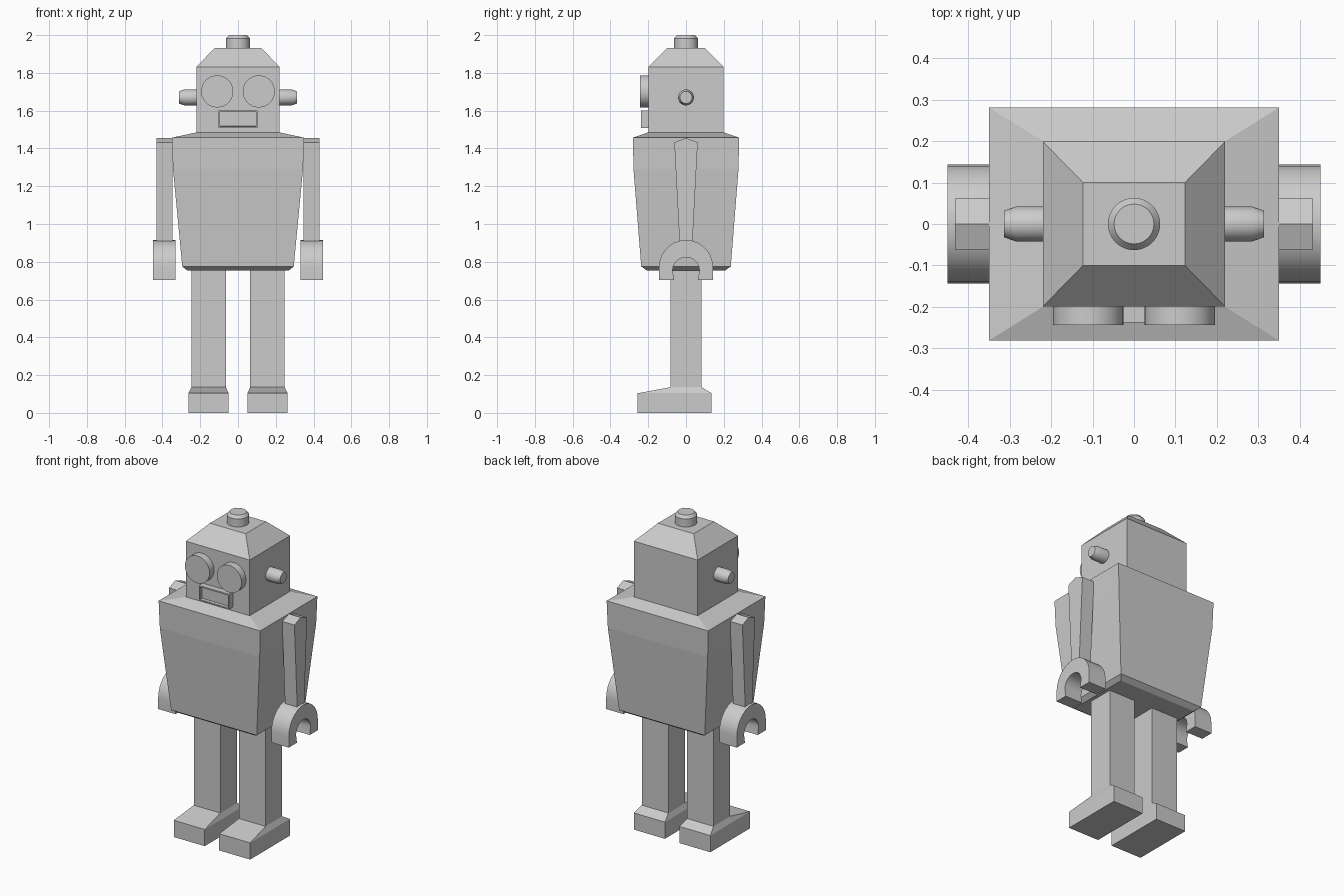
import bpy, bmesh, math

if "Cube" in bpy.data.objects:
    bpy.data.objects.remove(bpy.data.objects["Cube"])


def loft(name, rings, mirror=False, smooth=False, edit=None):
    """Skin a stack of matching rings, cap both ends, optionally mirror over x."""
    bm = bmesh.new()
    loops = [[bm.verts.new(p) for p in ring] for ring in rings]
    n = len(loops[0])
    for a, b in zip(loops, loops[1:]):
        for i in range(n):
            j = (i + 1) % n
            bm.faces.new((a[i], a[j], b[j], b[i]))
    bm.faces.new(loops[0])
    bm.faces.new(loops[-1])
    bmesh.ops.recalc_face_normals(bm, faces=bm.faces)
    if edit:
        edit(bm)
    mesh = bpy.data.meshes.new(name)
    bm.to_mesh(mesh)
    bm.free()
    ob = bpy.data.objects.new(name, mesh)
    bpy.context.collection.objects.link(ob)
    if smooth:
        bpy.ops.object.select_all(action='DESELECT')
        ob.select_set(True)
        bpy.context.view_layer.objects.active = ob
        bpy.ops.object.shade_smooth_by_angle(angle=math.radians(25))
    if mirror:
        ob.modifiers.new("mirror", 'MIRROR').use_mirror_merge = False
    return ob


def rect(x0, x1, y0, y1, z):
    return [(x0, y0, z), (x1, y0, z), (x1, y1, z), (x0, y1, z)]


def crect(hx, hy, z):
    return rect(-hx, hx, -hy, hy, z)


def circle(axis, center, r, n=32):
    ring = []
    for i in range(n):
        t = 2 * math.pi * i / n
        p = [r * math.cos(t), r * math.sin(t)]
        p.insert(axis, 0)
        ring.append([c + d for c, d in zip(center, p)])
    return ring


def slab(name, profile, x0, x1, smooth=False):
    """Extrude a (y, z) profile along x and mirror it."""
    loft(name, [[(x, y, z) for y, z in profile] for x in (x0, x1)], True, smooth)


# torso: sloped shoulders, tapered body, chamfered bottom
loft("torso", [crect(0.268, 0.205, 0.753), crect(0.295, 0.237, 0.775),
               crect(0.344, 0.278, 1.29), crect(0.35, 0.281, 1.457),
               crect(0.22, 0.2, 1.485)])

# head with hipped crown, and knob on top
loft("head", [crect(0.22, 0.199, 1.48), crect(0.22, 0.199, 1.832),
              crect(0.123, 0.1, 1.932)])
loft("top_knob", [circle(2, (0, 0, z), r) for z, r in
                  ((1.925, 0.063), (1.982, 0.063), (2.0, 0.048))], smooth=True)

# ears and eyes
loft("ears", [circle(0, (x, 0, 1.67), r) for x, r in
              ((0.215, 0.042), (0.285, 0.042), (0.313, 0.032))], True, True)
loft("eyes", [circle(1, (0.11, y, 1.702), 0.085) for y in (-0.19, -0.244)], True, True)


# mouth: small block with a recessed front
def recess(bm):
    face = min(bm.faces, key=lambda f: f.calc_center_median().y)
    bmesh.ops.inset_region(bm, faces=[face], thickness=0.012)
    bmesh.ops.inset_region(bm, faces=[face], thickness=0.002, depth=-0.018)


loft("mouth", [rect(-0.104, 0.104, -0.237, -0.19, z) for z in (1.508, 1.602)], edit=recess)

# arms: pointed at the shoulder, narrowing to the wrist
slab("arms", [(-0.033, 0.88), (0.033, 0.88), (0.062, 1.432), (0, 1.455), (-0.062, 1.432)],
     0.348, 0.432)

# clamp hands: open arch
steps = [math.pi * i / 14 for i in range(15)]
outer = [(0.143 * math.cos(t), 0.772 + 0.143 * math.sin(t)) for t in steps]
inner = [(-0.071 * math.cos(t), 0.753 + 0.071 * math.sin(t)) for t in steps]
slab("hands", [(0.143, 0.704)] + outer + [(-0.143, 0.704), (-0.063, 0.704)] + inner
     + [(0.063, 0.704)], 0.33, 0.45, True)

# legs and feet
loft("legs", [rect(0.064, 0.247, -0.082, 0.082, z) for z in (0.13, 0.765)], True)
loft("feet", [rect(0.05, 0.263, -0.256, 0.136, 0), rect(0.05, 0.263, -0.256, 0.136, 0.104),
              rect(0.064, 0.247, -0.082, 0.082, 0.136)], True)
